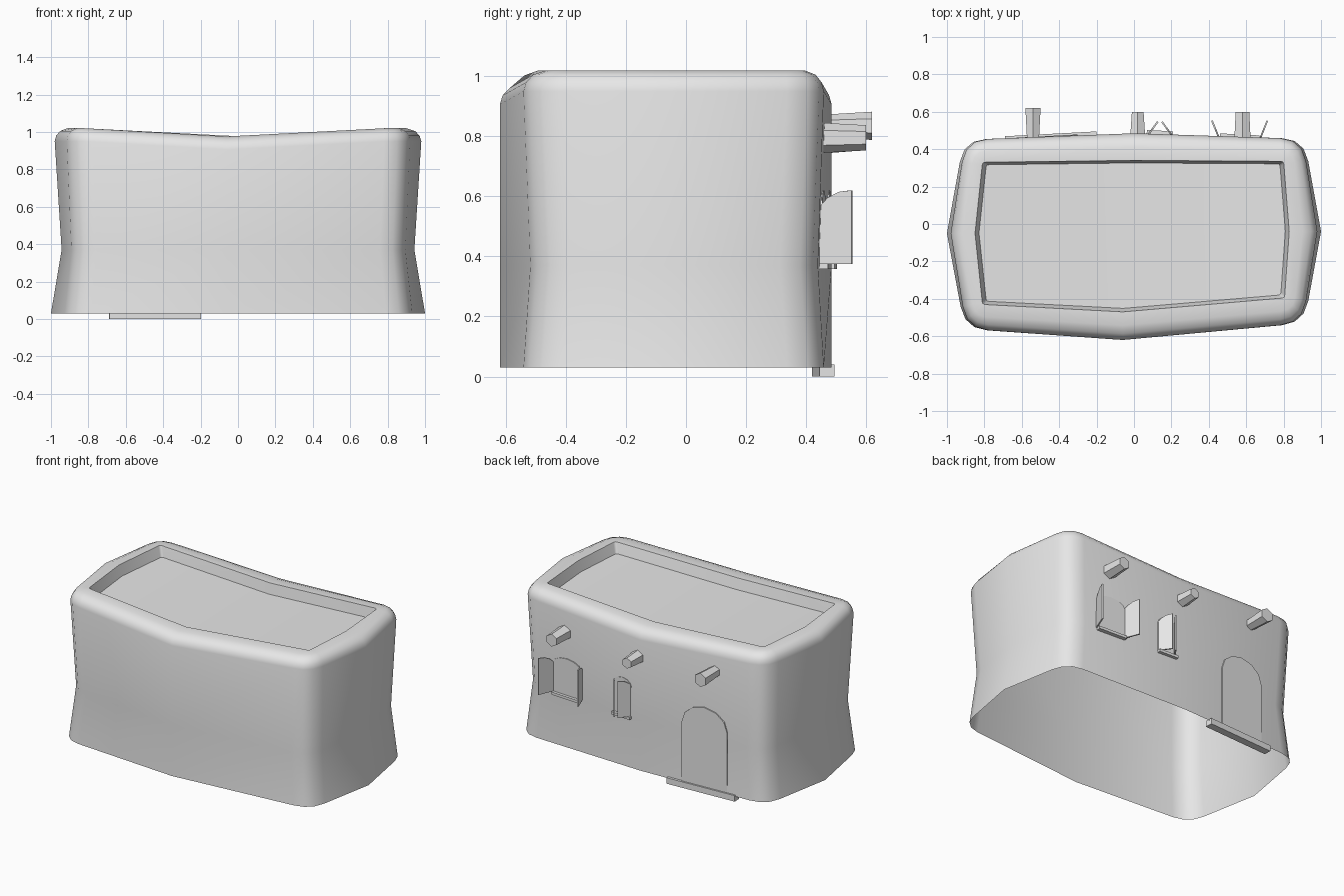
import bpy, bmesh, math
from mathutils import Vector

cube = bpy.data.objects.get("Cube")
if cube:
    bpy.data.objects.remove(cube, do_unlink=True)

plaster = bpy.data.materials.new("plain_grey")
plaster.use_nodes = True
plaster.diffuse_color = (0.8, 0.8, 0.8, 1)
plaster.node_tree.nodes["Principled BSDF"].inputs["Base Color"].default_value = (0.8, 0.8, 0.8, 1)


def finish(name, bm, smooth=False):
    """Turn a bmesh into a named object with the shared material."""
    bmesh.ops.recalc_face_normals(bm, faces=bm.faces)
    mesh = bpy.data.meshes.new(name)
    bm.to_mesh(mesh)
    bm.free()
    mesh.materials.append(plaster)
    obj = bpy.data.objects.new(name, mesh)
    bpy.context.collection.objects.link(obj)
    if smooth:
        bpy.ops.object.select_all(action="DESELECT")
        obj.select_set(True)
        bpy.context.view_layer.objects.active = obj
        bpy.ops.object.shade_smooth_by_angle(angle=math.radians(40))
    return obj


def outline(mids, corners, radius, steps=4):
    """Eight-point plan with rounded corners, starting at the front middle."""
    points = []
    for i, (mid, corner) in enumerate(zip(mids, corners)):
        mid, corner = Vector(mid), Vector(corner)
        after = Vector(mids[(i + 1) % len(mids)])
        a = corner + (mid - corner).normalized() * radius
        b = corner + (after - corner).normalized() * radius
        points.append(mid)
        for k in range(steps):
            t = k / (steps - 1)
            points.append(a * (1 - t) ** 2 + corner * 2 * t * (1 - t) + b * t * t)
    return points


def wall_plan(side, cx, cy):
    mids = [(-.06, -.62), (side, -.04), (0, .485), (-side, -.05)]
    corners = [(.91, -.53), (.91, .455), (-.91, .45), (-.905, -.56)]
    return outline(mids, [(x * cx, y * cy) for x, y in corners], .12)


def rim_height(p):
    return 1.02 - .045 * max(0, 1 - abs(p.x + .04) / .78)


# House shell: waisted walls, rounded rim, parapet and sagging roof
upper = wall_plan(.98, .99, 1)
inner = outline([(-.06, -.47), (.83, -.04), (0, .34), (-.85, -.05)],
                [(.805, -.395), (.8, .335), (-.81, .33), (-.81, -.43)], .015)
rings = [[(p.x, p.y, .03) for p in wall_plan(1, 1, 1)],
         [(p.x, p.y, .37) for p in wall_plan(.943, .965, .95)]]
for f, drop in [(0, .07), (.06, .04), (.22, .015), (.52, 0), (1, 0)]:
    rings.append([(*a.lerp(b, f), rim_height(a.lerp(b, f)) - drop) for a, b in zip(upper, inner)])
rings.append([(p.x * .975, p.y * .96, rim_height(p) - .07) for p in inner])

bm = bmesh.new()
loops = [[bm.verts.new(co) for co in ring] for ring in rings]
count = len(upper)
for low, high in zip(loops, loops[1:]):
    for i in range(count):
        j = (i + 1) % count
        bm.faces.new((low[i], low[j], high[j], high[i]))
half = count // 2
roof = loops[-1]
bm.faces.new(roof[:half + 1])
bm.faces.new(roof[half:] + roof[:1])
finish("house_shell", bm, smooth=True)


def panel(name, profile, origin, angle, thick):
    """Upright slab: profile is (along, height), turned about z by angle."""
    along = Vector((math.cos(angle), math.sin(angle), 0))
    normal = Vector((-along.y, along.x, 0))
    bm = bmesh.new()
    sides = [[bm.verts.new(Vector(origin) + along * u + normal * s * thick / 2 + Vector((0, 0, z)))
              for u, z in profile] for s in (-1, 1)]
    n = len(profile)
    for i in range(n):
        j = (i + 1) % n
        bm.faces.new((sides[0][i], sides[0][j], sides[1][j], sides[1][i]))
    bm.faces.new(sides[0])
    bm.faces.new(sides[1])
    return finish(name, bm)


def arch(width, spring, top, steps=6):
    """Doorway profile with a low curved head."""
    w = width / 2
    head = [(w * math.cos(math.pi * k / steps), spring + (top - spring) * math.sin(math.pi * k / steps))
            for k in range(steps + 1)]
    return [(-w, 0), (w, 0)] + head


def rect(width, height):
    w = width / 2
    return [(-w, 0), (w, 0), (w, height), (-w, height)]


tilt = math.radians(3)

# Door and its threshold
panel("door", arch(.325, .41, .54), (-.465, .466, .032), tilt, .008)
panel("threshold", rect(.49, .04), (-.445, .457, 0), tilt, .05)

# Windows with a pair of open shutters: centre, width, wall depth, leaf length, leaf lean
windows = [("large", .565, .21, .456, .115, math.radians(-22)),
           ("small", .138, .14, .476, .1, math.radians(36))]
for name, x, width, y, length, lean in windows:
    panel(name + "_window_pane", arch(width, .2, .25), (x, y, .37), -tilt, .008)
    panel(name + "_window_sill", rect(width, .018), (x, y + .008, .358), -tilt, .03)
    leaf = [(0, 0), (length, 0), (length, .245), (length * .6, .24),
            (length * .25, .22), (0, .19)]
    for side, label in ((1, "left"), (-1, "right")):
        angle = math.pi / 2 + side * lean
        panel(f"{name}_{label}_shutter", leaf, (x + side * width / 2, y - .01, .375), angle, .009)

# Roof beams poking through the wall: position, tip, height, radii
for name, x, tip, z, base_r, tip_r in [("right_beam", -.54, .62, .835, .035, .047),
                                       ("middle_beam", .02, .6, .79, .05, .036),
                                       ("left_beam", .58, .6, .795, .052, .042)]:
    bm = bmesh.new()
    bmesh.ops.create_cone(bm, cap_ends=True, segments=6, radius1=base_r, radius2=tip_r, depth=tip - .42)
    beam = finish(name, bm)
    beam.rotation_euler.x = -math.pi / 2
    beam.location = (x, (tip + .42) / 2, z)
